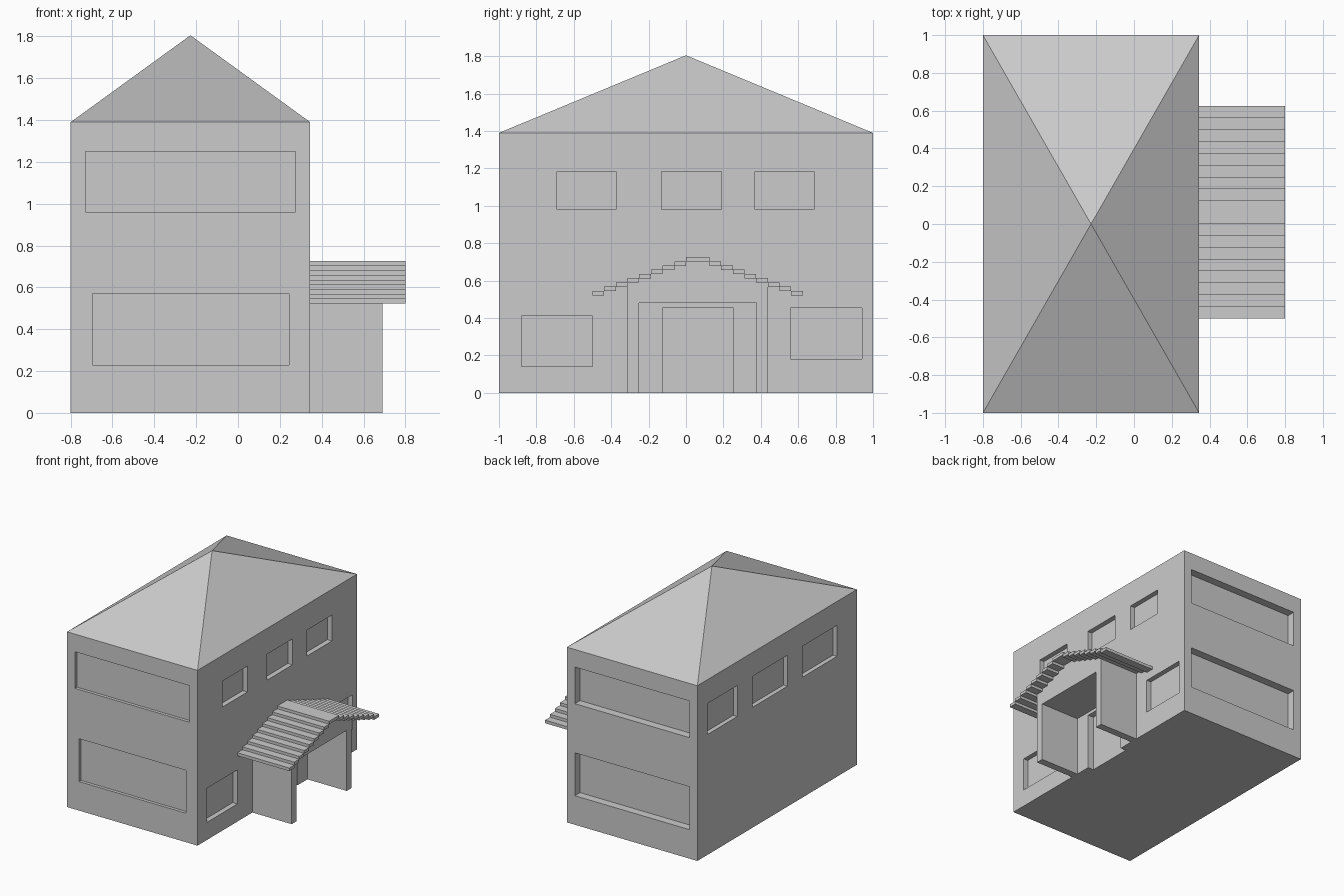
import bpy, bmesh
from mathutils import Vector

cube = bpy.data.objects.get("Cube")
if cube:
    bpy.data.objects.remove(cube, do_unlink=True)

plaster = bpy.data.materials.new("plain grey")
plaster.use_nodes = True
GREY = (0.6, 0.6, 0.6, 1)
plaster.diffuse_color = GREY
plaster.node_tree.nodes["Principled BSDF"].inputs["Base Color"].default_value = GREY


def finish(name, bm):
    bmesh.ops.recalc_face_normals(bm, faces=bm.faces)
    mesh = bpy.data.meshes.new(name)
    bm.to_mesh(mesh)
    bm.free()
    mesh.materials.append(plaster)
    obj = bpy.data.objects.new(name, mesh)
    bpy.context.scene.collection.objects.link(obj)
    return obj


def add_box(bm, x, y, z):
    """Box from (low, high) ranges."""
    verts = bmesh.ops.create_cube(bm, size=1)["verts"]
    for v in verts:
        v.co = Vector(r[0] if c < 0 else r[1] for c, r in zip(v.co, (x, y, z)))


LEFT, RIGHT, END, EAVES = -0.8, 0.345, 1.0, 1.39
OUT = 0.1  # how far cutters stick out of the wall

# House walls
bm = bmesh.new()
add_box(bm, (LEFT, RIGHT), (-END, END), (0, EAVES))
walls = finish("house_walls", bm)

# Recessed windows and door
bm = bmesh.new()
UPPER_WIDE, UPPER_Z = (-0.73, 0.275), (0.96, 1.25)
LOWER_Z = (0.23, 0.57)
front = (-END - OUT, -END + 0.025)
back = (END - 0.065, END + OUT)
add_box(bm, UPPER_WIDE, front, UPPER_Z)
add_box(bm, (-0.695, 0.245), front, LOWER_Z)
add_box(bm, UPPER_WIDE, back, UPPER_Z)
add_box(bm, UPPER_WIDE, back, LOWER_Z)
porch_side = (RIGHT - 0.04, RIGHT + OUT)
for y in ((-0.69, -0.375), (-0.13, 0.19), (0.37, 0.685)):
    add_box(bm, porch_side, y, (0.98, 1.185))
add_box(bm, porch_side, (-0.88, -0.5), (0.14, 0.41))
add_box(bm, porch_side, (0.56, 0.94), (0.18, 0.455))
add_box(bm, (RIGHT - 0.05, RIGHT + OUT), (-0.125, 0.255), (-OUT, 0.455))
for y in ((0.5, 0.875), (-0.13, 0.31), (-0.75, -0.32)):
    add_box(bm, (LEFT - OUT, LEFT + 0.035), y, (0.955, 1.2))
cutter = finish("window_cutter", bm)
cutter.hide_render = True

cut = walls.modifiers.new("recesses", "BOOLEAN")
cut.operation = "DIFFERENCE"
cut.solver = "EXACT"
cut.object = cutter
depsgraph = bpy.context.evaluated_depsgraph_get()
carved = bpy.data.meshes.new_from_object(walls.evaluated_get(depsgraph))
walls.modifiers.clear()
walls.data = carved
bpy.data.objects.remove(cutter, do_unlink=True)

# Pyramid roof
bm = bmesh.new()
base = [bm.verts.new((x, y, EAVES)) for x, y in
        ((LEFT, -END), (RIGHT, -END), (RIGHT, END), (LEFT, END))]
apex = bm.verts.new(((LEFT + RIGHT) / 2, 0, 1.805))
bm.faces.new(base)
for i in range(4):
    bm.faces.new((base[i], base[(i + 1) % 4], apex))
finish("roof", bm)

# Porch canopy: stepped slabs climbing to a wider ridge slab
MID, RUN, RISE, STEPS, BOTTOM = 0.0625, 0.0625, 0.0225, 8, 0.522
RIDGE = BOTTOM + STEPS * RISE
bm = bmesh.new()
canopy_x = (RIGHT, 0.8)
add_box(bm, canopy_x, (MID - RUN, MID + RUN), (RIDGE, RIDGE + 0.024))
for i in range(STEPS):
    z = BOTTOM + i * RISE
    outer = RUN * (STEPS + 1 - i)
    for side in (-1, 1):
        ys = sorted((MID + side * outer, MID + side * (outer - RUN)))
        add_box(bm, canopy_x, ys, (z, z + 0.024))
finish("porch_canopy", bm)

# Porch: gabled block with a square opening
WALL, OPEN, CEILING = 0.375, 0.315, 0.48
shoulder = RIDGE - RISE / RUN * (WALL - RUN)
half = [(OPEN, CEILING), (OPEN, 0), (WALL, 0), (WALL, shoulder), (RUN, RIDGE)]
profile = [(MID + y, z) for y, z in half]
profile += [(MID - y, z) for y, z in reversed(half)]
bm = bmesh.new()
face = bm.faces.new([bm.verts.new((RIGHT, y, z)) for y, z in profile])
new = bmesh.ops.extrude_face_region(bm, geom=[face])["geom"]
bmesh.ops.translate(bm, vec=(0.345, 0, 0),
                    verts=[v for v in new if isinstance(v, bmesh.types.BMVert)])
finish("porch_walls", bm)
